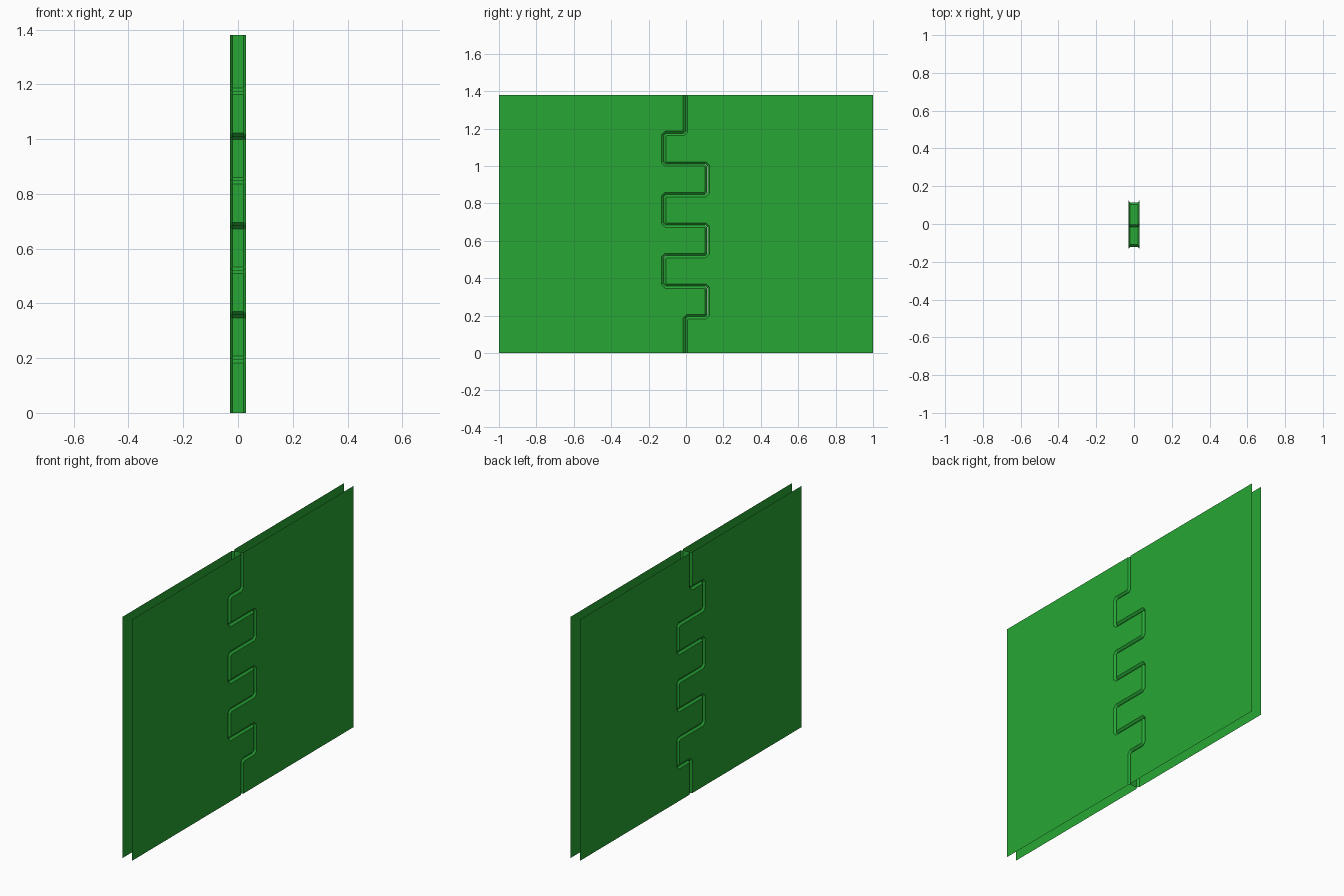
import bpy, bmesh
from mathutils import Vector

if "Cube" in bpy.data.objects:
    bpy.data.objects.remove(bpy.data.objects["Cube"])

HEIGHT = 1.38
HALF_W = 1.0
X_OUT, X_IN = 0.03, 0.02     # outer sheet and start of the seam wall
GROOVE = 0.012               # bevel setback of each leaf
CHAMFER = 0.012

# Zigzag seam centre line in (y, z), from top to bottom
MID, LEFT, RIGHT = -0.003, -0.12, 0.114
seam = [Vector((MID, HEIGHT))]
y = MID
for i in range(7):
    z = 1.174 - i * 0.1632
    seam.append(Vector((y, z)))
    y = MID if i == 6 else (LEFT if i % 2 == 0 else RIGHT)
    seam.append(Vector((y, z)))
seam.append(Vector((MID, 0)))


def chamfered(points):
    out = [points[0]]
    for a, b, c in zip(points, points[1:], points[2:]):
        out.append(b + (a - b).normalized() * CHAMFER)
        out.append(b + (c - b).normalized() * CHAMFER)
    return out + [points[-1]]


def offset(points, d):
    # Mitred parallel path; positive d moves towards +y on a downward run
    out = []
    for i, p in enumerate(points):
        dirs = []
        if i > 0:
            dirs.append((p - points[i - 1]).normalized())
        if i < len(points) - 1:
            dirs.append((points[i + 1] - p).normalized())
        n = [Vector((-t.y, t.x)) for t in dirs]
        m = (n[0] + n[-1]).normalized()
        out.append(p + m * (d / m.dot(n[0])))
    return out


green = bpy.data.materials.new("door_green")
green.diffuse_color = (0.02, 0.38, 0.035, 1)
green.use_nodes = True
green.node_tree.nodes["Principled BSDF"].inputs["Base Color"].default_value = green.diffuse_color


def door_leaf(name, side):
    bm = bmesh.new()
    centre = chamfered(seam)
    lip = offset(centre, side * GROOVE)
    wall = offset(centre, side * 0.0005)
    rows = [[bm.verts.new((x, p.x, p.y)) for p in path]
            for x, path in ((X_OUT, lip), (X_IN, wall), (-X_IN, wall), (-X_OUT, lip))]
    # Bevels and seam wall
    for r, s in zip(rows, rows[1:]):
        for i in range(len(r) - 1):
            bm.faces.new((r[i], r[i + 1], s[i + 1], s[i]))
    # Front and back sheets, open at the outer borders
    sheets = []
    for row, x in ((rows[0], X_OUT), (rows[-1], -X_OUT)):
        border = [bm.verts.new((x, side * HALF_W, z)) for z in (0, HEIGHT)]
        sheets.append(bm.faces.new(row + border))
    bmesh.ops.recalc_face_normals(bm, faces=bm.faces[:])
    bm.normal_update()
    if sheets[0].normal.x < 0:
        bmesh.ops.reverse_faces(bm, faces=bm.faces[:])
    mesh = bpy.data.meshes.new(name)
    bm.to_mesh(mesh)
    bm.free()
    mesh.materials.append(green)
    bpy.context.collection.objects.link(bpy.data.objects.new(name, mesh))


door_leaf("left_door_leaf", -1)
door_leaf("right_door_leaf", 1)
